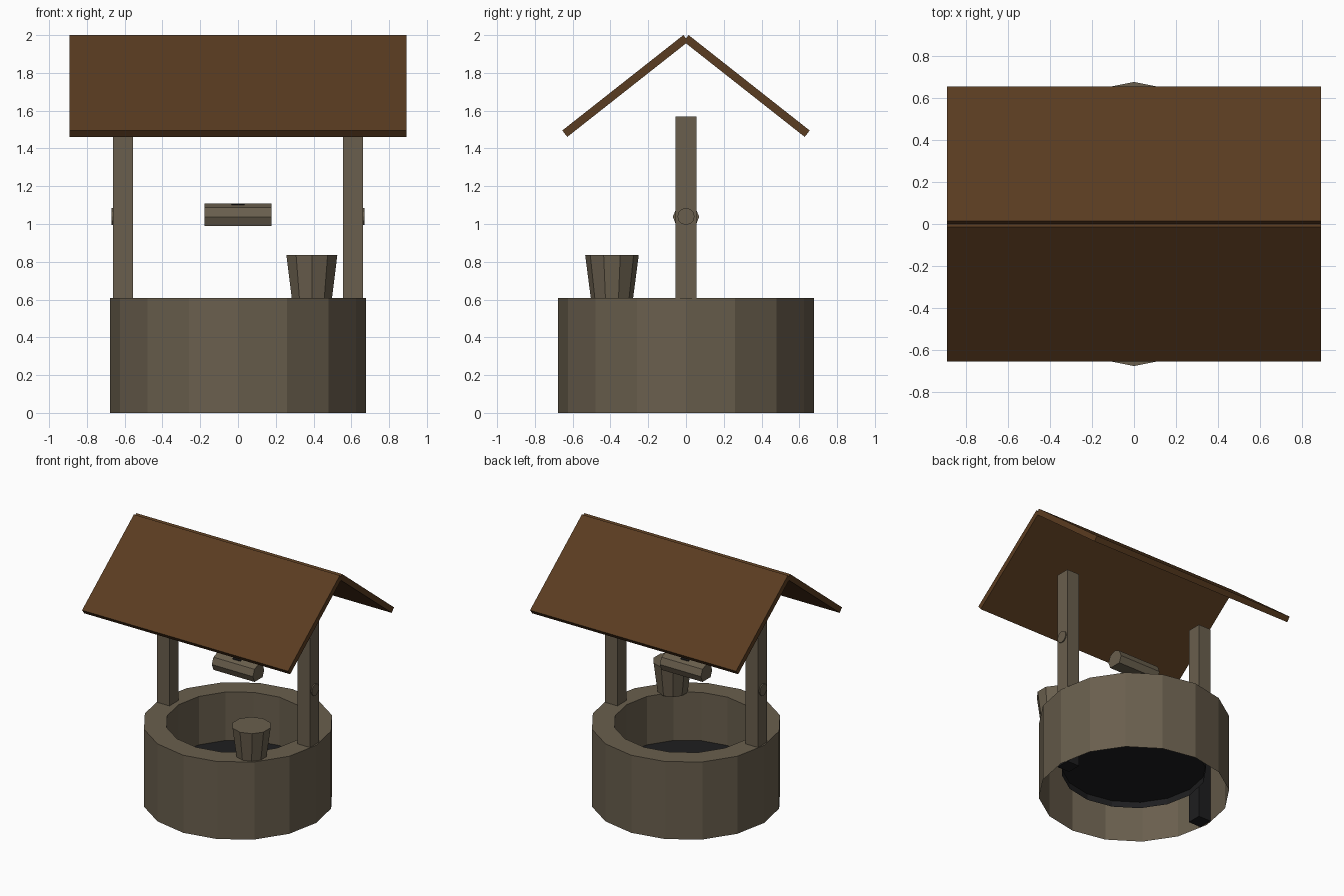
import bpy, bmesh, math
from mathutils import Matrix, Vector

cube = bpy.data.objects.get("Cube")
if cube:
    bpy.data.objects.remove(cube, do_unlink=True)


def make_material(name, rgb):
    mat = bpy.data.materials.new(name)
    mat.use_nodes = True
    color = (*rgb, 1.0)
    mat.diffuse_color = color
    bsdf = next(n for n in mat.node_tree.nodes if n.type == 'BSDF_PRINCIPLED')
    bsdf.inputs["Base Color"].default_value = color
    return mat


STONE = make_material("weathered_tan", (0.142, 0.114, 0.075))
ROOF = make_material("roof_brown", (0.102, 0.045, 0.015))
DARK = make_material("deep_dark", (0.013, 0.013, 0.014))


def finish(name, bm, *mats):
    mesh = bpy.data.meshes.new(name)
    bm.to_mesh(mesh)
    bm.free()
    for mat in mats:
        mesh.materials.append(mat)
    obj = bpy.data.objects.new(name, mesh)
    bpy.context.collection.objects.link(obj)
    return obj


def box(name, low, high, *mats):
    low, high = Vector(low), Vector(high)
    bm = bmesh.new()
    bmesh.ops.create_cube(bm, size=1, matrix=Matrix.Translation((low + high) / 2)
                          @ Matrix.Diagonal((*(high - low), 1)))
    return finish(name, bm, *mats)


def cone(name, sides, r_low, r_high, length, matrix, mat):
    bm = bmesh.new()
    bmesh.ops.create_cone(bm, cap_ends=True, segments=sides, radius1=r_low,
                          radius2=r_high, depth=length, matrix=matrix)
    return finish(name, bm, mat)


def prism_along_x(name, section, half_length, mat):
    """Sweep a (y, z) outline between -half_length and +half_length."""
    bm = bmesh.new()
    end = bm.faces.new([bm.verts.new((-half_length, y, z)) for y, z in section])
    sweep = bmesh.ops.extrude_face_region(bm, geom=[end], use_keep_orig=True)
    bmesh.ops.translate(bm, vec=(2 * half_length, 0, 0),
                        verts=[v for v in sweep["geom"] if isinstance(v, bmesh.types.BMVert)])
    bmesh.ops.recalc_face_normals(bm, faces=bm.faces[:])
    return finish(name, bm, mat)


# Well wall: lathed open-bottomed ring with a dark strip and water inside
SIDES, OUTER, INNER, TOP, WATER = 16, 0.677, 0.514, 0.607, 0.228
profile = [(OUTER, 0), (OUTER, TOP), (INNER, TOP), (INNER, WATER), (INNER, 0.18)]
bm = bmesh.new()
rings = []
for radius, z in profile:
    rings.append([bm.verts.new((radius * math.cos(a), radius * math.sin(a), z))
                  for a in (math.tau * i / SIDES for i in range(SIDES))])
for level, (ring, above) in enumerate(zip(rings, rings[1:])):
    for i in range(SIDES):
        j = (i + 1) % SIDES
        face = bm.faces.new((ring[i], ring[j], above[j], above[i]))
        face.material_index = 1 if level == len(profile) - 2 else 0
finish("well_wall", bm, STONE, DARK)

bm = bmesh.new()
bmesh.ops.create_circle(bm, cap_ends=True, segments=SIDES, radius=INNER,
                        matrix=Matrix.Translation((0, 0, WATER)))
finish("water", bm, DARK)

# Posts: tan above the wall, dark where they run down inside it
along_x = Matrix.Rotation(math.pi / 2, 4, 'Y')
for side, label in ((1, "left"), (-1, "right")):
    x = 0.609 * side
    post = box(label + "_post", (x - 0.054, -0.055, 0), (x + 0.054, 0.055, 1.57),
               STONE, DARK)
    bm = bmesh.new()
    bm.from_mesh(post.data)
    bmesh.ops.bisect_plane(bm, geom=bm.verts[:] + bm.edges[:] + bm.faces[:],
                           plane_co=(0, 0, TOP - 0.01), plane_no=(0, 0, 1))
    for face in bm.faces:
        if face.calc_center_median().z < TOP - 0.01:
            face.material_index = 1
    bm.to_mesh(post.data)
    bm.free()
    # Axle end on the outer face of the post
    cone(label + "_axle_end", 12, 0.045, 0.045, 0.02,
         Matrix.Translation((0.661 * side, 0, 1.04)) @ along_x, STONE)

# Winding drum: eight-sided log, flat underneath, with a small rope patch on top
angles = [math.pi / 4 * i for i in range(8) if i != 6]
prism_along_x("winding_drum", [(0.07 * math.cos(a), 1.038 + 0.07 * math.sin(a))
                               for a in angles], 0.178, STONE)
box("rope_patch", (-0.035, -0.02, 1.09), (0.035, 0.02, 1.106), DARK)

# Bucket standing on the rim
cone("bucket", 10, 0.111, 0.142, 0.237,
     Matrix.Translation((0.391, -0.392, 0.7185)), STONE)

# Roof: two square-ended boards meeting at the ridge
ridge, eave = Vector((0.014, 2.0)), Vector((0.655, 1.495))
slope = (eave - ridge).normalized()
inward = Vector((slope.y, -slope.x)) * 0.043
for side, label in ((-1, "front"), (1, "back")):
    section = [(p.x * side, p.y) for p in (ridge, eave, eave + inward, ridge + inward)]
    prism_along_x(label + "_roof_board", section, 0.892, ROOF)
